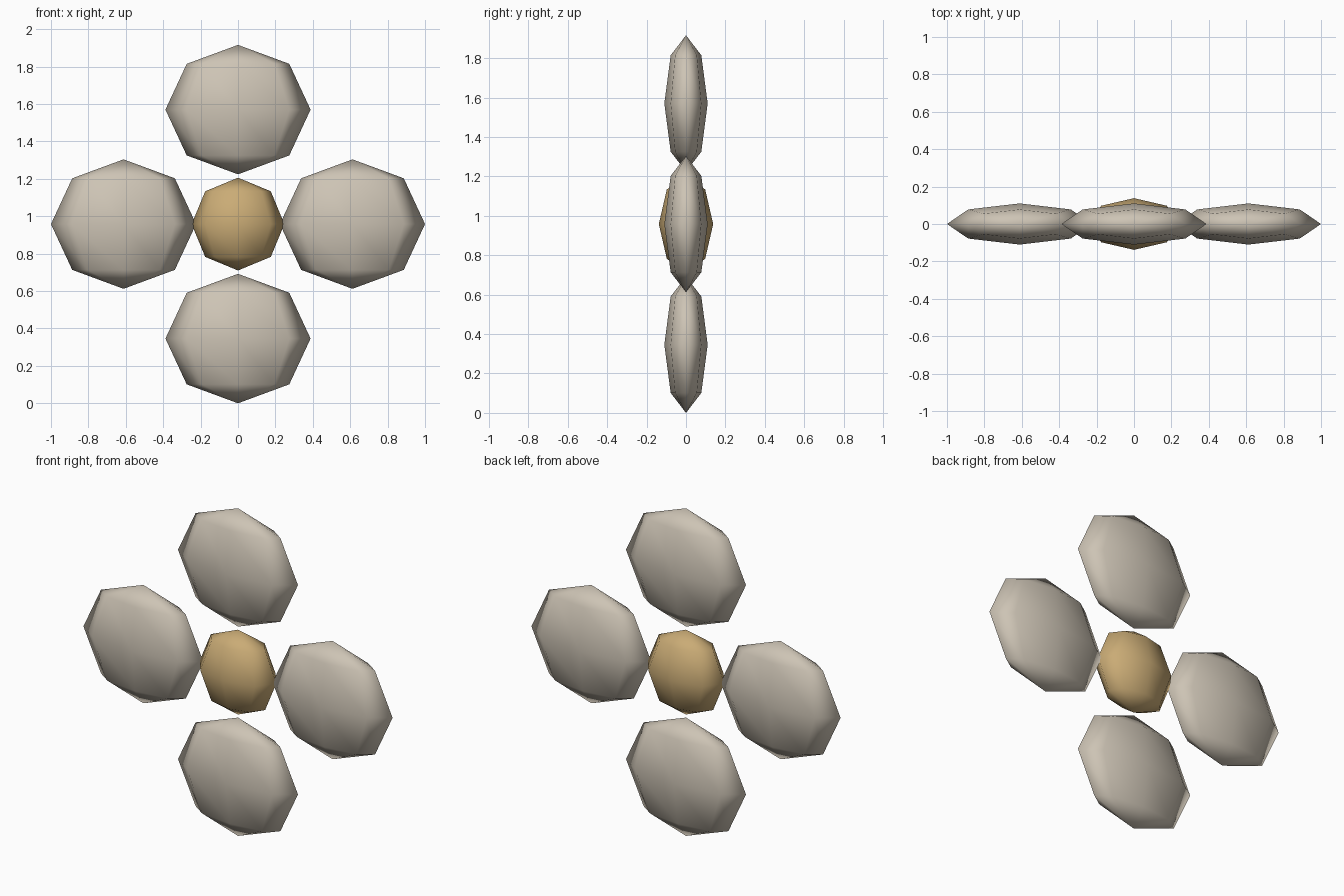
import bpy

if "Cube" in bpy.data.objects:
    bpy.data.objects.remove(bpy.data.objects["Cube"])


def make_material(name, rgb):
    mat = bpy.data.materials.new(name)
    mat.diffuse_color = (*rgb, 1.0)
    mat.use_nodes = True
    mat.node_tree.nodes["Principled BSDF"].inputs["Base Color"].default_value = mat.diffuse_color
    return mat


petal_color = make_material("warm_pale_grey", (0.61, 0.55, 0.46))
center_color = make_material("golden_tan", (0.59, 0.41, 0.18))


def flattened_bead(name, x, z, radii, mat):
    """Low-poly squashed sphere standing upright, poles up and down."""
    bpy.ops.mesh.primitive_uv_sphere_add(segments=8, ring_count=4, radius=1,
                                         location=(x, 0, z))
    ob = bpy.context.object
    ob.name = name
    ob.scale = radii
    bpy.ops.object.transform_apply(location=False, rotation=False, scale=True)
    bpy.ops.object.shade_smooth()
    ob.data.materials.append(mat)
    return ob


MID_Z = 0.958      # height of the flower's middle
REACH = 0.612      # distance from the middle to each petal

# Four petals around the middle
for name, dx, dz in (("petal_right", 1, 0), ("petal_top", 0, 1),
                     ("petal_left", -1, 0), ("petal_bottom", 0, -1)):
    flattened_bead(name, dx * REACH, MID_Z + dz * REACH,
                   (0.388, 0.11, 0.346), petal_color)

# Flower center
flattened_bead("flower_center", 0, MID_Z, (0.248, 0.138, 0.248), center_color)
